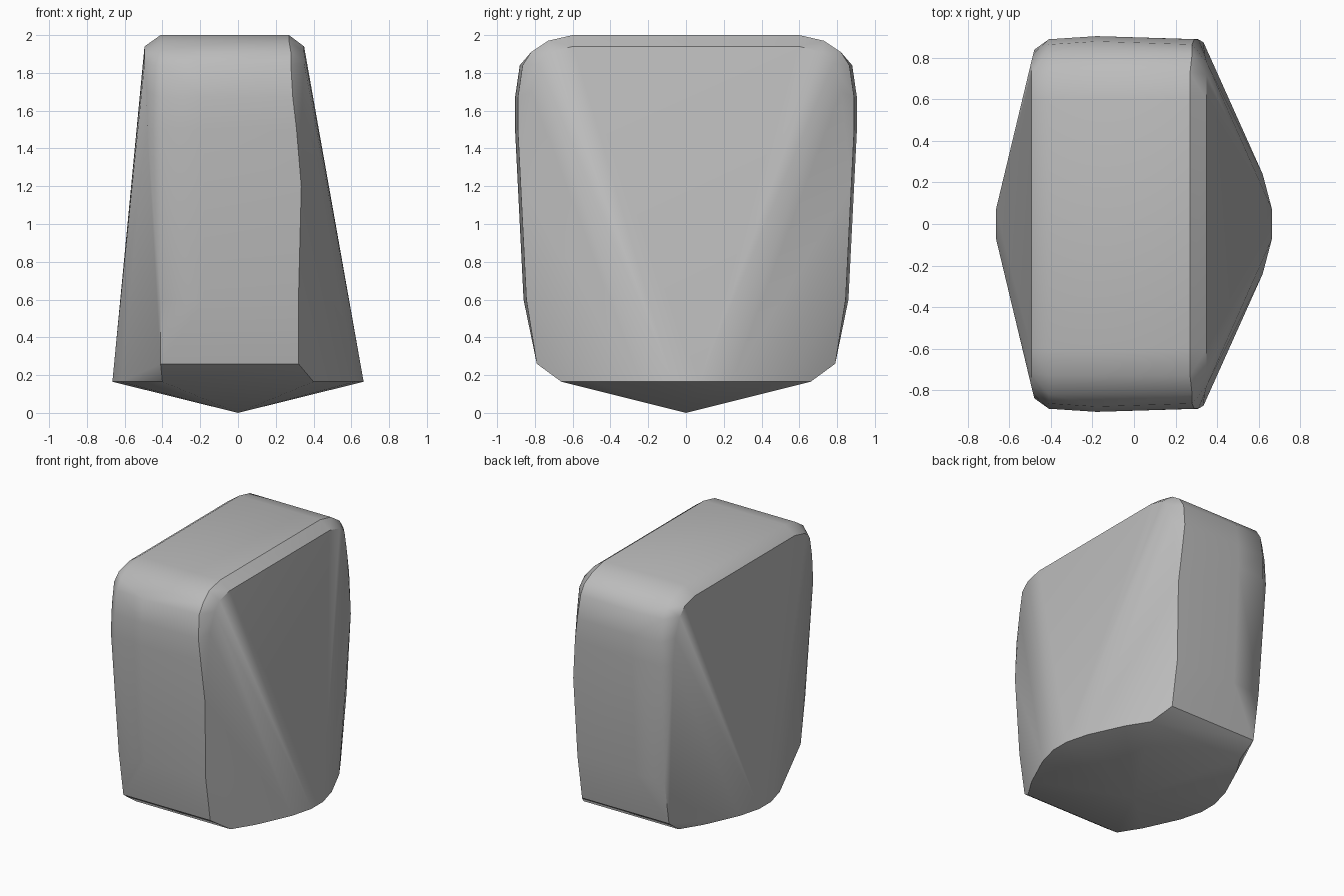
import bpy
import bmesh
import math

cube = bpy.data.objects.get("Cube")
if cube:
    bpy.data.objects.remove(cube, do_unlink=True)

# Plain grey material
grey = bpy.data.materials.new("plain grey")
grey.use_nodes = True
colour = (0.5, 0.5, 0.5, 1)
grey.diffuse_color = colour
grey.node_tree.nodes["Principled BSDF"].inputs["Base Color"].default_value = colour

points = [(0, 0, 0)]  # lower tip


def add_pair(x, y, z):
    """One point at the front and its twin at the back."""
    points.extend([(x, -y, z), (x, y, z)])


# Curved end walls, rolling over into the flat top: y, z, left edge x
end_profile = [(0.6, 2.0, 0.27), (0.73, 1.97, 0.27), (0.82, 1.91, 0.28),
               (0.865, 1.84, 0.28), (0.89, 1.67, 0.29), (0.89, 1.5, 0.31),
               (0.875, 1.2, 0.335), (0.845, 0.6, 0.32), (0.79, 0.26, 0.32)]
for y, z, left in end_profile:
    crown = 0.015 if 0.3 < z < 1.88 else 0
    add_pair(-0.41, y, z)
    add_pair(-0.18, y + crown, z)
    add_pair(left, y, z)

# Bevelled top edges of the two broad sides
for y, z, inset in [(0.6, 1.94, 0), (0.72, 1.91, 0), (0.78, 1.85, 0),
                    (0.82, 1.7, 0.01), (0.84, 1.5, 0.015)]:
    add_pair(-0.495 + inset, y, z)
    add_pair(0.35 - inset, y, z)

# Oval rim at the foot
for side in (-1, 1):
    for x, y in [(0.665, 0.07), (0.62, 0.24), (0.5, 0.5), (0.4, 0.66)]:
        add_pair(side * x, y, 0.165)

# Skin the points as one closed body
bm = bmesh.new()
for p in points:
    bm.verts.new(p)
hull = bmesh.ops.convex_hull(bm, input=bm.verts[:])
loose = [v for v in bm.verts if not v.link_faces]
bmesh.ops.delete(bm, geom=loose, context="VERTS")
bmesh.ops.dissolve_limit(bm, angle_limit=math.radians(1),
                         verts=bm.verts[:], edges=bm.edges[:])
bmesh.ops.recalc_face_normals(bm, faces=bm.faces[:])
mesh = bpy.data.meshes.new("tapered_body")
bm.to_mesh(mesh)
bm.free()
mesh.materials.append(grey)
body = bpy.data.objects.new("tapered_body", mesh)
bpy.context.collection.objects.link(body)

bpy.ops.object.select_all(action="DESELECT")
body.select_set(True)
bpy.context.view_layer.objects.active = body
bpy.ops.object.shade_smooth_by_angle(angle=math.radians(35))
